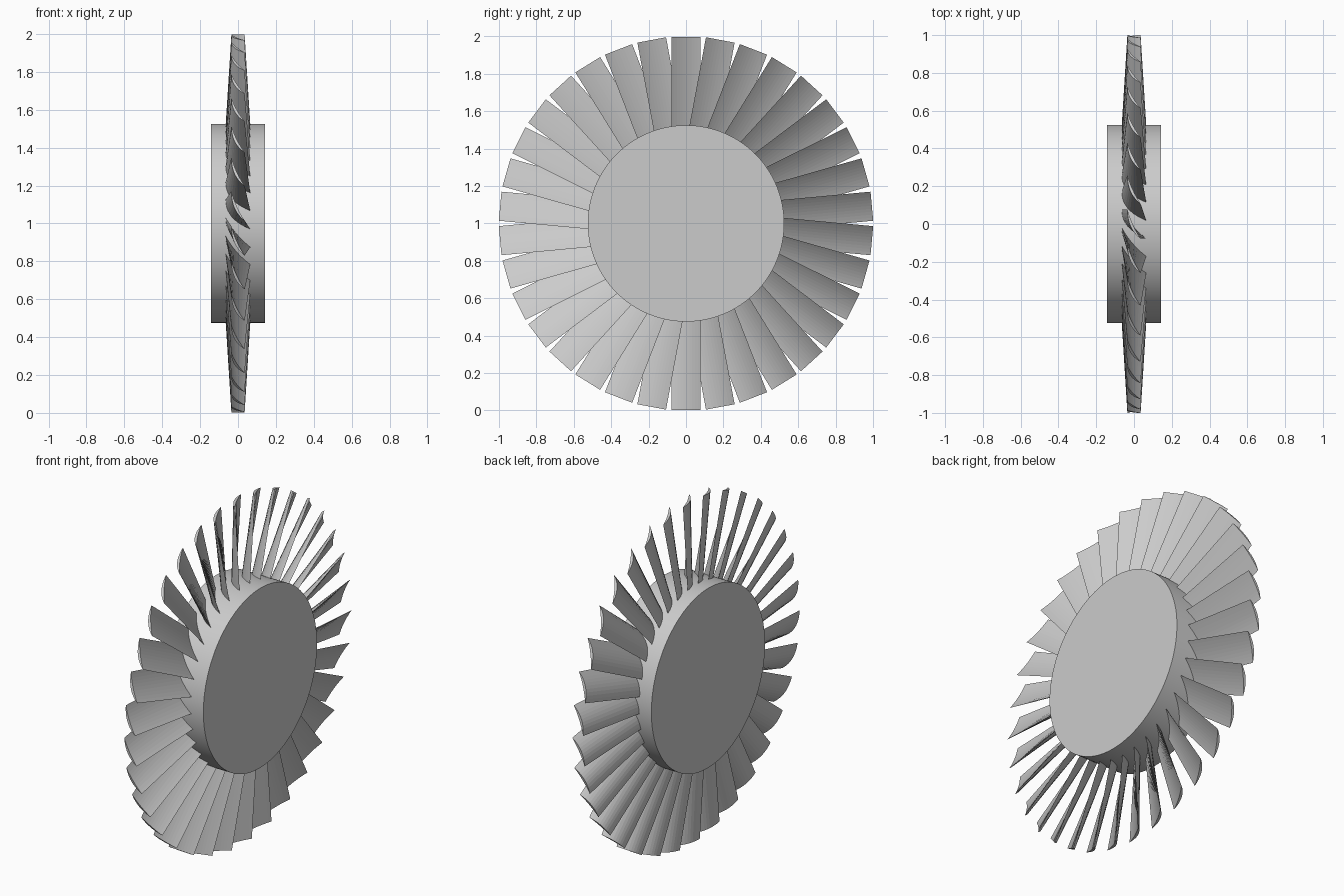
import bpy
import bmesh
import math
from mathutils import Vector

cube = bpy.data.objects.get("Cube")
if cube:
    bpy.data.objects.remove(cube, do_unlink=True)

CENTRE = Vector((0, 0, 1))
BLADES = 34
HUB_RADIUS, HUB_WIDTH = 0.525, 0.287
ROOT_RADIUS, TIP_RADIUS = 0.5, 0.998
HALF_CHORD = 0.078
STEPS = 10

metal = bpy.data.materials.new("light_grey_metal")
metal.use_nodes = True
metal.diffuse_color = (0.6, 0.6, 0.6, 1)
metal.node_tree.nodes["Principled BSDF"].inputs["Base Color"].default_value = (0.6, 0.6, 0.6, 1)


def bezier(a, b, c, t):
    return a * (1 - t) ** 2 + b * 2 * t * (1 - t) + c * t ** 2


def section(half_depth, radius):
    """Closed airfoil loop: bulged back, shallow hollow face."""
    lead = Vector((-half_depth, HALF_CHORD, radius))
    trail = Vector((half_depth, -HALF_CHORD, radius))
    back = Vector((-half_depth * 1.04, -0.025, radius))
    face = Vector((-half_depth * 0.35, -0.005, radius))
    outer = [bezier(lead, back, trail, i / STEPS) for i in range(STEPS + 1)]
    inner = [bezier(trail, face, lead, i / STEPS) for i in range(1, STEPS)]
    return outer + inner


# Hub: a plain disc on the x axis
bpy.ops.mesh.primitive_cylinder_add(vertices=128, radius=HUB_RADIUS, depth=HUB_WIDTH,
                                    location=CENTRE, rotation=(0, math.pi / 2, 0))
hub = bpy.context.object
hub.name = "hub"
hub.data.materials.append(metal)
bpy.ops.object.shade_smooth_by_angle(angle=math.radians(30))

# Blade: twisted loft from a deep root to a shallow tip
bm = bmesh.new()
root = [bm.verts.new(p) for p in section(0.066, ROOT_RADIUS)]
tip = [bm.verts.new(p) for p in section(0.035, TIP_RADIUS)]
count = len(root)
for i in range(count):
    j = (i + 1) % count
    bm.faces.new((root[i], root[j], tip[j], tip[i]))
bm.faces.new(root)
bm.faces.new(tip)
bmesh.ops.recalc_face_normals(bm, faces=bm.faces)
blade_mesh = bpy.data.meshes.new("blade")
bm.to_mesh(blade_mesh)
bm.free()
blade_mesh.materials.append(metal)

# Ring of blades
for i in range(BLADES):
    blade = bpy.data.objects.new(f"blade_{i + 1}", blade_mesh)
    blade.location = CENTRE
    blade.rotation_euler.x = -math.tau * i / BLADES
    bpy.context.collection.objects.link(blade)
